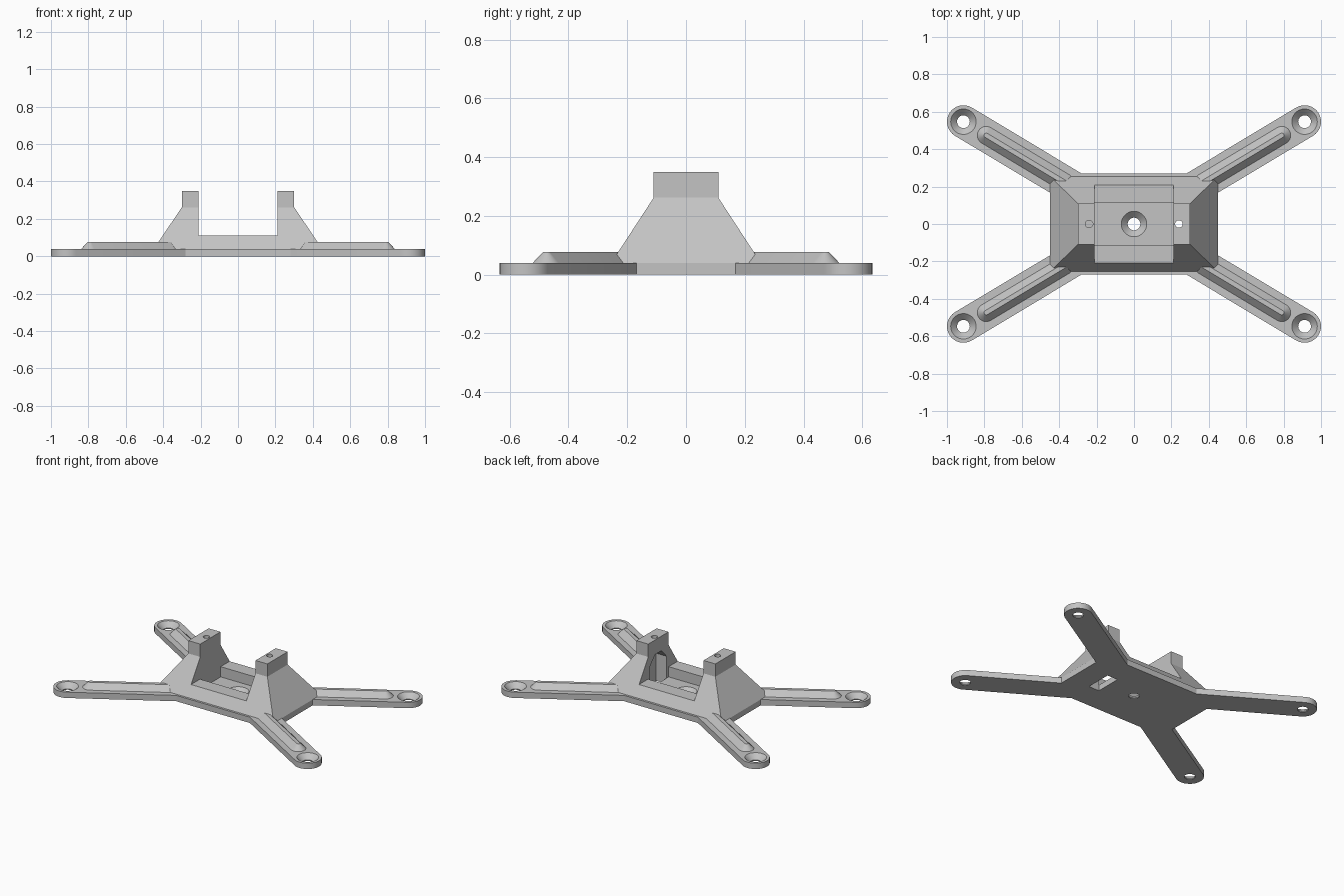
import bpy, bmesh
from math import sin, cos, pi, atan

if "Cube" in bpy.data.objects:
    bpy.data.objects.remove(bpy.data.objects["Cube"])

grey = bpy.data.materials.new("plain grey")
grey.use_nodes = True
grey.diffuse_color = (0.55, 0.55, 0.55, 1)
grey.node_tree.nodes["Principled BSDF"].inputs["Base Color"].default_value = grey.diffuse_color

PLATE = 0.04            # plate thickness
TIP = (0.912, 0.547)    # centre of an arm end
TIP_R = 0.088
ANGLE = atan(0.6)       # direction of the arms
QUADS = [(1, 1), (-1, 1), (-1, -1), (1, -1)]


def loft(name, rings):
    """Closed solid through rings of equal point count."""
    bm = bmesh.new()
    loops = [[bm.verts.new(p) for p in ring] for ring in rings]
    bm.faces.new(loops[0])
    bm.faces.new(loops[-1])
    n = len(loops[0])
    for a, b in zip(loops, loops[1:]):
        for i in range(n):
            j = (i + 1) % n
            bm.faces.new((a[i], a[j], b[j], b[i]))
    bmesh.ops.recalc_face_normals(bm, faces=bm.faces)
    mesh = bpy.data.meshes.new(name)
    bm.to_mesh(mesh)
    bm.free()
    mesh.materials.append(grey)
    obj = bpy.data.objects.new(name, mesh)
    bpy.context.collection.objects.link(obj)
    return obj


def rect(x, y, z):
    return [(x * sx, y * sy, z) for sx, sy in QUADS]


def box(x0, x1, y, z0, z1):
    return loft("cutter", [[(x0, -y, z), (x1, -y, z), (x1, y, z), (x0, y, z)] for z in (z0, z1)])


def turned(x, y, profile, steps=40):
    """Round solid from (radius, height) pairs."""
    return loft("cutter", [[(x + r * cos(2 * pi * i / steps), y + r * sin(2 * pi * i / steps), z)
                            for i in range(steps)] for r, z in profile])


def arc(centre, r, start, z=0, steps=16):
    """Half circle, counter-clockwise."""
    return [(centre[0] + r * cos(start + pi * i / steps),
             centre[1] + r * sin(start + pi * i / steps), z) for i in range(steps + 1)]


def cut(obj, cutters):
    for cutter in cutters:
        mod = obj.modifiers.new("cut", "BOOLEAN")
        mod.operation = "DIFFERENCE"
        mod.solver = "EXACT"
        mod.object = cutter
    bpy.context.view_layer.update()
    graph = bpy.context.evaluated_depsgraph_get()
    mesh = bpy.data.meshes.new_from_object(obj.evaluated_get(graph))
    obj.modifiers.clear()
    obj.data = mesh
    for cutter in cutters:
        bpy.data.objects.remove(cutter)


def smooth(obj):
    bpy.ops.object.select_all(action="DESELECT")
    obj.select_set(True)
    bpy.context.view_layer.objects.active = obj
    bpy.ops.object.shade_smooth_by_angle()


# Base plate with four round-ended arms
quarter = [(0.45, 0.168, 0)] + arc(TIP, TIP_R, ANGLE - pi / 2) + [(0.28, 0.27, 0)]
outline = []
for sx, sy in QUADS:
    pts = [(x * sx, y * sy) for x, y, z in quarter]
    outline += pts if sx * sy > 0 else pts[::-1]
plate = loft("base_plate", [[(x, y, z) for x, y in outline] for z in (0, PLATE)])

# Countersunk screw holes and the slot under one post
sink = [(0.034, -0.02), (0.034, 0.006), (0.068, PLATE), (0.078, 0.05)]
holes = [turned(TIP[0] * sx, TIP[1] * sy, sink) for sx, sy in QUADS]
holes.append(turned(0, 0, sink))
holes.append(box(0.21, 0.29, 0.09, -0.02, 0.06))
cut(plate, holes)
smooth(plate)

# Tapered body rising into two square posts
body = loft("tapered_body", [rect(0.45, 0.255, PLATE), rect(0.30, 0.11, 0.262), rect(0.30, 0.11, 0.35)])
niche_side = [(-0.09, 0), (0.09, 0), (0.09, 0.19), (0.035, 0.25), (-0.035, 0.25), (-0.09, 0.19)]
niche = loft("cutter", [[(x, y, z) for y, z in niche_side] for x in (0.15, 0.29)])
screw_holes = [turned(x, 0, [(0.02, 0.22), (0.02, 0.4)], 24) for x in (-0.24, 0.24)]
cut(body, [box(-0.21, 0.21, 0.5, 0.11, 0.5), box(-0.21, 0.21, 0.112, 0, 0.2), niche] + screw_holes)
smooth(body)

# Bevelled stiffening ribs along the arms
for (sx, sy), side in zip(QUADS, ("back_left", "back_right", "front_right", "front_left")):
    rings = []
    for r, z in ((0.05, PLATE - 0.002), (0.012, 0.077)):
        ring = arc((0.79, 0.474), r, ANGLE - pi / 2, z) + arc((0.37, 0.222), r, ANGLE + pi / 2, z)
        rings.append([(x * sx, y * sy, h) for x, y, h in ring])
    smooth(loft("arm_rib_" + side, rings))
